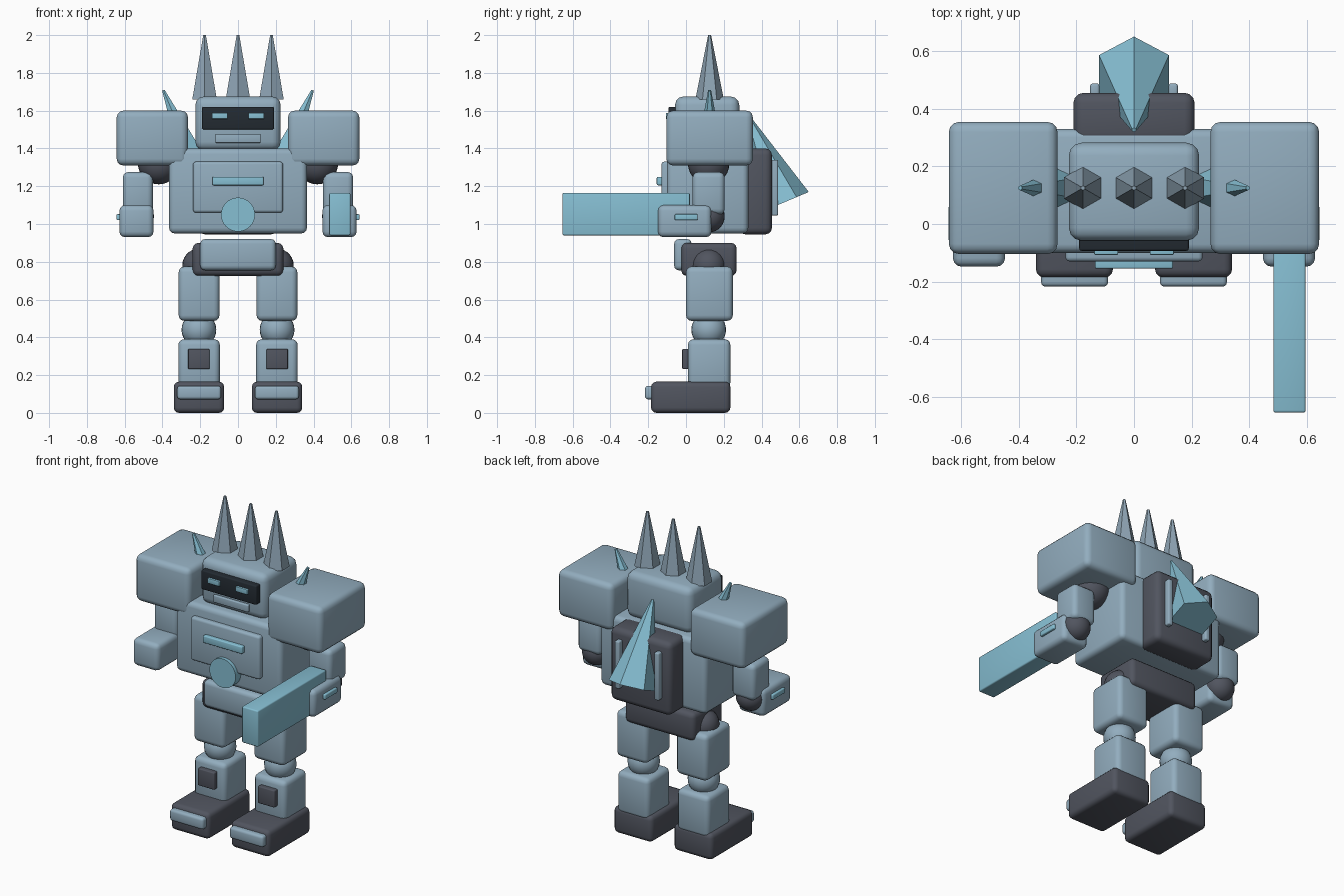
import bpy, bmesh, math
from mathutils import Matrix, Vector

if "Cube" in bpy.data.objects:
    bpy.data.objects.remove(bpy.data.objects["Cube"])


def material(name, rgb):
    m = bpy.data.materials.new(name)
    m.diffuse_color = (*rgb, 1)
    m.use_nodes = True
    m.node_tree.nodes["Principled BSDF"].inputs["Base Color"].default_value = m.diffuse_color
    return m


ARMOUR = material("blue_grey_armour", (0.29, 0.42, 0.52))
CYAN = material("light_cyan", (0.24, 0.52, 0.65))
DARK = material("dark_grey", (0.082, 0.09, 0.115))
VISOR = material("visor_black", (0.017, 0.024, 0.032))
STEEL = material("spike_steel", (0.27, 0.37, 0.455))


def finish(name, bm, mat, loc, smooth=True):
    bmesh.ops.recalc_face_normals(bm, faces=bm.faces)
    mesh = bpy.data.meshes.new(name)
    bm.to_mesh(mesh)
    bm.free()
    mesh.materials.append(mat)
    ob = bpy.data.objects.new(name, mesh)
    ob.location = loc
    bpy.context.collection.objects.link(ob)
    if smooth:
        bpy.ops.object.select_all(action='DESELECT')
        ob.select_set(True)
        bpy.context.view_layer.objects.active = ob
        bpy.ops.object.shade_smooth_by_angle(angle=math.radians(35))
    return ob


def box(name, x, y, z, mat, bevel=0.03):
    """Rounded box from (min, max) ranges."""
    bm = bmesh.new()
    bmesh.ops.create_cube(bm, size=1)
    size = [r[1] - r[0] for r in (x, y, z)]
    bmesh.ops.scale(bm, vec=size, verts=bm.verts)
    bmesh.ops.bevel(bm, geom=bm.edges[:], offset=bevel, segments=3,
                    profile=0.5, affect='EDGES', clamp_overlap=True)
    return finish(name, bm, mat, [(r[0] + r[1]) / 2 for r in (x, y, z)])


def ball(name, loc, r, mat):
    bm = bmesh.new()
    bmesh.ops.create_uvsphere(bm, u_segments=24, v_segments=14, radius=r)
    return finish(name, bm, mat, loc)


def spike(name, base, r, length, mat, rot=None, tip=0.008):
    """Six-sided spike standing on its base centre."""
    bm = bmesh.new()
    rings = []
    for rad, h in ((r, 0), (tip, length)):
        rings.append([bm.verts.new((rad * math.sin(i * math.pi / 3),
                                    rad * math.cos(i * math.pi / 3), h)) for i in range(6)])
        bm.faces.new(rings[-1])
    for i in range(6):
        j = (i + 1) % 6
        bm.faces.new((rings[0][i], rings[0][j], rings[1][j], rings[1][i]))
    if rot:
        bmesh.ops.transform(bm, matrix=rot, verts=bm.verts)
    return finish(name, bm, mat, base, smooth=False)


# Torso and chest details
box("torso", (-0.365, 0.365), (-0.10, 0.33), (0.95, 1.40), ARMOUR, 0.03)
box("chest_plate", (-0.238, 0.238), (-0.13, -0.05), (1.06, 1.33), ARMOUR, 0.015)
box("chest_stripe", (-0.135, 0.135), (-0.155, -0.11), (1.205, 1.25), CYAN, 0.006)
disc = bmesh.new()
bmesh.ops.create_cone(disc, cap_ends=True, segments=32, radius1=0.09, radius2=0.09, depth=0.06,
                      matrix=Matrix.Rotation(math.pi / 2, 4, 'X'))
finish("chest_disc", disc, CYAN, (0, -0.122, 1.05))

# Backpack and rear spike
box("backpack", (-0.21, 0.21), (0.28, 0.455), (0.945, 1.40), DARK, 0.035)
spike("rear_spike", (0, 0.521, 1.115), 0.14, 0.50, CYAN, Matrix.Rotation(0.4, 4, 'X'))

# Head, visor and crest spikes
box("head", (-0.226, 0.226), (-0.058, 0.282), (1.39, 1.675), ARMOUR, 0.045)
box("visor", (-0.19, 0.19), (-0.093, 0.0), (1.50, 1.62), VISOR, 0.008)
box("mouth_plate", (-0.12, 0.12), (-0.075, -0.02), (1.43, 1.475), ARMOUR, 0.005)
for x in (-0.177, 0, 0.177):
    spike("crest_spike", (x, 0.125, 1.66), 0.075, 0.34, STEEL)

# Pelvis
box("pelvis", (-0.24, 0.24), (-0.025, 0.268), (0.725, 0.90), DARK, 0.03)
box("pelvis_plate", (-0.20, 0.20), (-0.063, 0.03), (0.755, 0.92), ARMOUR, 0.025)

# Mirrored parts
for s, side in ((-1, "left"), (1, "right")):
    def sbox(name, x, y, z, mat, bevel=0.03):
        return box(f"{name}_{side}", sorted((s * x[0], s * x[1])), y, z, mat, bevel)

    def sball(name, x, y, z, r, mat):
        return ball(f"{name}_{side}", (s * x, y, z), r, mat)

    # Head and backpack details
    sbox("eye", (0.055, 0.138), (-0.107, -0.08), (1.556, 1.588), CYAN, 0.004)
    sbox("backpack_vent", (0.12, 0.152), (0.44, 0.487), (1.045, 1.34), ARMOUR, 0.008)

    # Shoulder
    sbox("shoulder_armour", (0.265, 0.642), (-0.104, 0.354), (1.31, 1.60), ARMOUR, 0.035)
    tilt = Matrix.Rotation(0.4 * s, 4, 'Y')
    tip = Vector((0.395 * s, 0.125, 1.708))
    spike(f"shoulder_spike_{side}", tip - tilt @ Vector((0, 0, 0.42)), 0.08, 0.42, CYAN, tilt)
    sball("shoulder_joint", 0.42, 0.12, 1.32, 0.11, DARK)

    # Arm
    sbox("upper_arm", (0.45, 0.61), (0.035, 0.205), (1.05, 1.275), ARMOUR, 0.03)
    sball("elbow", 0.53, 0.12, 1.04, 0.085, DARK)
    sbox("forearm", (0.447, 0.628), (-0.148, 0.135), (0.93, 1.10), ARMOUR, 0.03)
    sbox("forearm_stripe", (0.61, 0.643), (-0.06, 0.062), (1.02, 1.052), CYAN, 0.006)

    # Leg
    sball("hip", 0.205, 0.12, 0.78, 0.09, DARK)
    sbox("thigh", (0.098, 0.314), (0.0, 0.248), (0.487, 0.775), ARMOUR, 0.03)
    sball("knee", 0.207, 0.12, 0.44, 0.092, ARMOUR)
    sbox("shin", (0.096, 0.316), (0.01, 0.235), (0.13, 0.39), ARMOUR, 0.03)
    sbox("shin_plate", (0.15, 0.264), (-0.02, 0.04), (0.232, 0.338), DARK, 0.006)
    sbox("foot", (0.073, 0.34), (-0.185, 0.235), (0.0, 0.165), DARK, 0.028)
    sbox("toe_cap", (0.09, 0.322), (-0.217, -0.12), (0.072, 0.143), ARMOUR, 0.015)

# Blade on the right forearm
box("arm_blade", (0.483, 0.595), (-0.654, 0.02), (0.94, 1.165), CYAN, 0.008)
